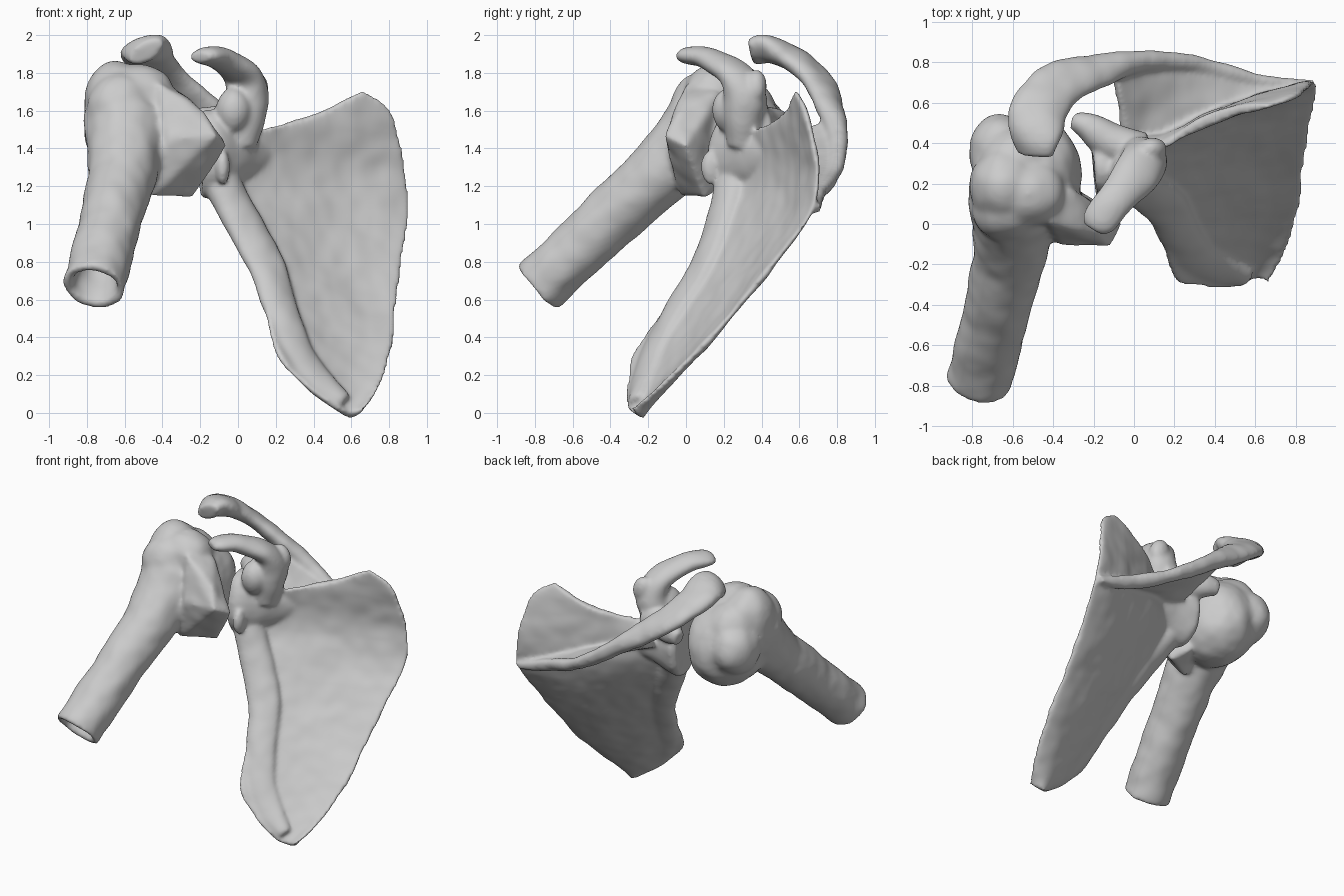
import bpy, bmesh
from math import sin, cos, pi, copysign
from mathutils import Vector, Matrix


def smooth_rows(rows, n=5):
    """Catmull-Rom interpolation of rows of numbers."""
    out = []
    for i in range(len(rows) - 1):
        p = [rows[max(i - 1, 0)], rows[i], rows[i + 1], rows[min(i + 2, len(rows) - 1)]]
        for k in range(n):
            t = k / n
            out.append([0.5 * (2 * b + (c - a) * t + (2 * a - 5 * b + 4 * c - d) * t * t
                               + (3 * b - a - 3 * c + d) * t ** 3) for a, b, c, d in zip(*p)])
    return out + [list(rows[-1])]


def loft(bm, rings):
    """Closed skin over a list of rings."""
    vs = [[bm.verts.new(p) for p in r] for r in rings]
    n = len(vs[0])
    for a, b in zip(vs, vs[1:]):
        for i in range(n):
            bm.faces.new((a[i], a[(i + 1) % n], b[(i + 1) % n], b[i]))
    bm.faces.new(vs[0][::-1])
    bm.faces.new(vs[-1])


def tube(bm, rows, u, v=None, n=24):
    """Sweep of ellipses; rows are x, y, z, radius along u, radius across."""
    pts = rows if v else smooth_rows(rows)
    rings = []
    for i, r in enumerate(pts):
        c, a, b = Vector(r[:3]), Vector(u), v and Vector(v)
        if not v:
            t = (Vector(pts[min(i + 1, len(pts) - 1)][:3]) - Vector(pts[max(i - 1, 0)][:3])).normalized()
            a = (a - t * a.dot(t)).normalized()
            b = t.cross(a)
        rings.append([c + a * r[3] * cos(k * 2 * pi / n) + b * r[4] * sin(k * 2 * pi / n) for k in range(n)])
    loft(bm, rings)


def ribbon(bm, rows, half, sag, n=40):
    """Thin plate between two borders, bowed by the sag vector."""
    pts = smooth_rows(rows)
    rings = []
    for i, r in enumerate(pts):
        a, b = Vector(r[:3]), Vector(r[3:])
        p, q = pts[max(i - 1, 0)], pts[min(i + 1, len(pts) - 1)]
        t = (Vector(q[:3]) + Vector(q[3:]) - Vector(p[:3]) - Vector(p[3:]))
        nor = (b - a).cross(t).normalized()
        ring = []
        for k in range(n):
            s, f = sin(2 * pi * k / n), (1 - cos(2 * pi * k / n)) / 2
            ring.append(a.lerp(b, f) + nor * half * copysign(abs(s) ** 0.5, s) + Vector(sag) * 4 * f * (1 - f))
        rings.append(ring)
    loft(bm, rings)


def blob(bm, c, r, rot=(0, 'Y')):
    m = Matrix.Translation(c) @ Matrix.Rotation(rot[0], 4, rot[1]) @ Matrix.Diagonal((*r, 1))
    bmesh.ops.create_icosphere(bm, subdivisions=3, radius=1, matrix=m)


def hull(bm, pts):
    vs = [bm.verts.new(p) for p in pts]
    res = bmesh.ops.convex_hull(bm, input=vs)
    junk = {v for v in res["geom_interior"] if isinstance(v, bmesh.types.BMVert)}
    bmesh.ops.delete(bm, geom=list(junk), context='VERTS')


def finish(bm, name, voxel, soften, bump):
    """Fuse the parts into one bone surface."""
    bmesh.ops.recalc_face_normals(bm, faces=bm.faces)
    me = bpy.data.meshes.new(name)
    bm.to_mesh(me)
    bm.free()
    ob = bpy.data.objects.new(name, me)
    bpy.context.collection.objects.link(ob)
    m = ob.modifiers.new("fuse", 'REMESH')
    m.mode, m.voxel_size, m.use_smooth_shade = 'VOXEL', voxel, True
    m = ob.modifiers.new("soften", 'SMOOTH')
    m.factor, m.iterations = 0.5, soften
    tex = bpy.data.textures.new(name + "_bumps", 'CLOUDS')
    tex.noise_scale, tex.noise_depth = 0.2, 1
    m = ob.modifiers.new("bumps", 'DISPLACE')
    m.texture, m.strength, m.mid_level = tex, bump, 0.5


# ---- shoulder blade ----
bm = bmesh.new()
# blade: lateral border point, medial border point, from the lower tip upwards
blade = [(0.54, -0.305, 0.015, 0.66, -0.29, 0.015),
         (0.37, -0.31, 0.13, 0.75, -0.13, 0.14),
         (0.21, -0.28, 0.30, 0.82, 0.12, 0.38),
         (0.14, -0.11, 0.55, 0.84, 0.31, 0.60),
         (0.06, 0.04, 0.78, 0.87, 0.49, 0.82),
         (-0.06, 0.13, 1.00, 0.91, 0.66, 1.05),
         (-0.14, 0.22, 1.20, 0.89, 0.70, 1.25),
         (-0.07, 0.29, 1.35, 0.86, 0.68, 1.42),
         (0.07, 0.35, 1.47, 0.80, 0.63, 1.61),
         (0.15, 0.38, 1.51, 0.66, 0.58, 1.71)]
ribbon(bm, blade, 0.027, (0, 0.05, -0.03))
# thick lateral border and its flat pillar down to the lower tip
tube(bm, [(0.56, -0.26, 0.06, 0.05, 0.03), (0.42, -0.23, 0.18, 0.09, 0.035), (0.30, -0.17, 0.35, 0.10, 0.04),
          (0.23, -0.05, 0.55, 0.10, 0.047), (0.15, 0.09, 0.78, 0.11, 0.055),
          (0.03, 0.18, 1.0, 0.11, 0.065), (-0.08, 0.25, 1.2, 0.11, 0.09)], (0.8, 0.45, 0.1))
# spine wall: base on the blade, then crest
spine = [(0.86, 0.68, 1.11, 0.88, 0.71, 1.08),
         (0.6, 0.59, 1.21, 0.6, 0.72, 1.16),
         (0.3, 0.47, 1.30, 0.3, 0.80, 1.29),
         (0.05, 0.39, 1.35, 0.05, 0.82, 1.45),
         (-0.05, 0.38, 1.38, -0.13, 0.79, 1.57)]
ribbon(bm, spine, 0.03, (0.03, 0, -0.02))
# crest and acromion
tube(bm, [(0.87, 0.69, 1.08, 0.03, 0.03), (0.6, 0.70, 1.16, 0.035, 0.05),
          (0.3, 0.79, 1.29, 0.045, 0.05), (0.03, 0.80, 1.47, 0.055, 0.06),
          (-0.20, 0.75, 1.64, 0.10, 0.06), (-0.37, 0.69, 1.77, 0.125, 0.06),
          (-0.47, 0.57, 1.87, 0.14, 0.065), (-0.49, 0.44, 1.925, 0.135, 0.075),
          (-0.49, 0.34, 1.91, 0.10, 0.05)], (-0.7, 0.7, -0.25))
# neck and joint socket
tube(bm, [(-0.20, 0.28, 1.37, 0.15, 0.23), (-0.14, 0.29, 1.37, 0.17, 0.24),
          (-0.02, 0.33, 1.37, 0.11, 0.18), (0.10, 0.39, 1.37, 0.05, 0.11),
          (0.18, 0.43, 1.37, 0.02, 0.03)], (0, 1, 0))
tube(bm, [(-0.30, 0.51, 1.52, 0.04, 0.05), (-0.22, 0.48, 1.53, 0.07, 0.08),
          (-0.10, 0.40, 1.53, 0.10, 0.10), (0.06, 0.37, 1.53, 0.08, 0.10)], (0, 1, 0))
blob(bm, (-0.08, 0.13, 1.30), (0.035, 0.05, 0.09))
# coracoid hook
tube(bm, [(0.0, 0.31, 1.42, 0.10, 0.09), (0.03, 0.31, 1.56, 0.12, 0.11),
          (0.05, 0.31, 1.68, 0.12, 0.11), (0.02, 0.26, 1.79, 0.12, 0.075),
          (-0.09, 0.12, 1.875, 0.095, 0.06), (-0.17, 0.02, 1.89, 0.09, 0.05),
          (-0.20, -0.03, 1.88, 0.06, 0.03)], (0.75, -0.6, 0))
blob(bm, (0.09, 0.37, 1.73), (0.07, 0.06, 0.09), (-0.3, 'Y'))
blob(bm, (-0.02, 0.25, 1.60), (0.10, 0.11, 0.13))
finish(bm, "shoulder_blade", 0.0125, 10, 0.02)

# ---- upper arm bone ----
bm = bmesh.new()
axis = Vector((0.17, 0.73, 0.68)).normalized()
side = Vector((1, 0, 0)) - axis * axis.x
side.normalize()
up = axis.cross(side)
# shaft with a hollow cut end, starting inside the marrow cavity
tube(bm, [(-0.70, -0.54, 0.90, 0.08, 0.07), (-0.755, -0.75, 0.70, 0.11, 0.10),
          (-0.765, -0.785, 0.665, 0.12, 0.11), (-0.765, -0.785, 0.665, 0.168, 0.155),
          (-0.72, -0.60, 0.84, 0.165, 0.155), (-0.67, -0.40, 1.03, 0.163, 0.163),
          (-0.62, -0.18, 1.23, 0.18, 0.175), (-0.60, -0.03, 1.38, 0.20, 0.20),
          (-0.60, 0.10, 1.51, 0.225, 0.235), (-0.61, 0.20, 1.60, 0.20, 0.21)],
     side, up)
# round head and tuberosities
blob(bm, (-0.51, 0.24, 1.45), (0.26, 0.30, 0.30))
for c, r in [((-0.64, 0.19, 1.66), (0.18, 0.19, 0.20)), ((-0.52, 0.15, 1.68), (0.18, 0.17, 0.17)),
             ((-0.66, 0.36, 1.49), (0.16, 0.19, 0.18)), ((-0.62, 0.06, 1.60), (0.18, 0.15, 0.20)),
             ((-0.58, 0.28, 1.58), (0.20, 0.20, 0.20))]:
    blob(bm, c, r)
# faceted front shelf beside the head
hull(bm, [(-0.42, 0.0, 1.75), (-0.11, -0.12, 1.47), (-0.17, -0.05, 1.59), (-0.47, -0.03, 1.14),
          (-0.24, 0.10, 1.14), (-0.05, 0.0, 1.41), (-0.32, 0.18, 1.70), (-0.32, 0.2, 1.2),
          (-0.6, 0.1, 1.4), (-0.36, -0.11, 1.45)])
finish(bm, "upper_arm_bone", 0.014, 18, 0.025)
